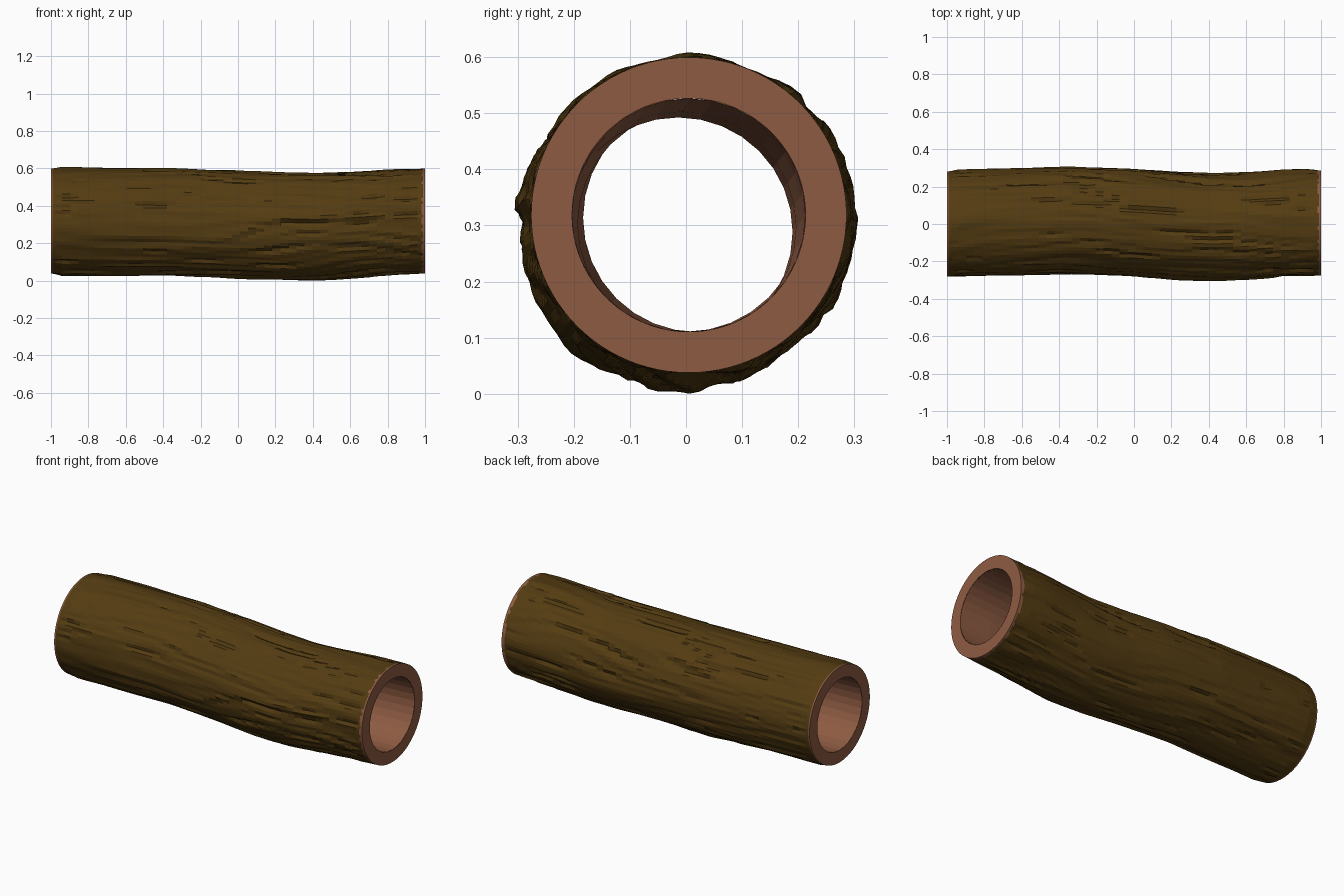
import bpy, bmesh, math, random
from mathutils import Vector, noise

if "Cube" in bpy.data.objects:
    bpy.data.objects.remove(bpy.data.objects["Cube"])

random.seed(4)
N_OUT, N_IN = 96, 32


def material(name, rgb):
    m = bpy.data.materials.new(name)
    m.diffuse_color = (*rgb, 1)
    m.use_nodes = True
    m.node_tree.nodes["Principled BSDF"].inputs["Base Color"].default_value = m.diffuse_color
    return m


BARK = material("dark brown bark", (0.088, 0.045, 0.006))
WOOD = material("pinkish bare wood", (0.27, 0.105, 0.055))

# Bent centre line: x, y, z, outer radius
SPINE = [(-1, 0.0, 0.322, 0.278), (-0.94, 0.003, 0.322, 0.284),
         (-0.35, 0.02, 0.317, 0.283), (0.0, 0.008, 0.306, 0.282),
         (0.22, -0.007, 0.297, 0.281), (0.42, -0.014, 0.292, 0.281),
         (0.6, -0.009, 0.301, 0.28), (0.8, 0.002, 0.315, 0.279),
         (1, 0.005, 0.322, 0.279)]


def smooth(a, b, x):
    t = min(max((x - a) / (b - a), 0), 1)
    return t * t * (3 - 2 * t)


def spine(x):
    for p, q in zip(SPINE, SPINE[1:]):
        if x <= q[0]:
            t = (x - p[0]) / (q[0] - p[0])
            return [p[i] + (q[i] - p[i]) * t for i in (1, 2, 3)]
    return SPINE[-1][1:]


def relief(x, a):
    # grain runs along the log, gently swirling
    c, s = math.cos(a), math.sin(a)
    w = a + 0.35 * noise.noise(Vector((x * 1.6, c * 0.8, s * 0.8 + 5)))
    c, s = math.cos(w), math.sin(w)
    h = 0.010 * noise.noise(Vector((x * 0.9, c * 3.5, s * 3.5)))
    h += 0.008 * noise.noise(Vector((x * 1.7 + 9, c * 9, s * 9)))
    # short sharp cracks
    n = noise.noise(Vector((x * 2.2 + 20, c * 11, s * 11)))
    h -= 0.010 * smooth(0.32, 0.5, n)
    # long stepped ridge on the front
    d = math.pi + 0.32 - 0.42 * smooth(-0.12, 0.28, x) - a
    h += 0.015 * smooth(-0.05, 0.04, d) * math.exp(-max(d, 0) / 0.3) * smooth(-0.95, -0.5, x) * (1 - smooth(0.5, 0.9, x))
    return h * smooth(0, 0.07, 1 - abs(x)) + 0.002


def loop(bm, x, n, radius):
    cy, cz, _ = spine(x)
    out = []
    for i in range(n):
        a = 2 * math.pi * i / n
        r = radius(x, a)
        out.append(bm.verts.new((x, cy + r * math.cos(a), cz + r * math.sin(a))))
    return out


def skin(bm, loops, flip=False):
    for p, q in zip(loops, loops[1:]):
        n = len(p)
        for i in range(n):
            j = (i + 1) % n
            f = [p[i], p[j], q[j], q[i]]
            bm.faces.new(f[::-1] if flip else f)


def finish(bm, name, mats):
    me = bpy.data.meshes.new(name)
    bm.to_mesh(me)
    bm.free()
    for m in mats:
        me.materials.append(m)
    ob = bpy.data.objects.new(name, me)
    bpy.context.collection.objects.link(ob)
    return ob


def outer(x, a):
    return spine(x)[2] + relief(x, a)


# Bark: displaced tube, with chipped bare wood at the rims
bm = bmesh.new()
xs = [-1, -0.992, -0.975] + [-0.94 + 1.9 * i / 44 for i in range(45)] + [0.98, 0.99, 1]
skin(bm, [loop(bm, x, N_OUT, outer) for x in xs], flip=True)
for f in bm.faces:
    x = f.calc_center_median().x
    f.material_index = int(x > 0.99 or x < -0.992 or (x > 0.98 and random.random() < 0.45))
bmesh.ops.recalc_face_normals(bm, faces=bm.faces)
# a tube's winding must point away from the axis
f = bm.faces[:][N_OUT * 20]
c = f.calc_center_median()
cy, cz, _ = spine(c.x)
if f.normal.dot(Vector((0, c.y - cy, c.z - cz))) < 0:
    bmesh.ops.reverse_faces(bm, faces=bm.faces)
low = min(v.co.z for v in bm.verts)
bark = finish(bm, "bark", [BARK, WOOD])
bark.location.z = -low

# Hollow: inner tube facing the axis
bm = bmesh.new()
ins = [-1, -0.7, -0.35, 0, 0.22, 0.42, 0.6, 0.8, 1]
skin(bm, [loop(bm, x, N_IN, lambda x, a: 0.208 - 0.007 * (1 - abs(x))) for x in ins])
c = bm.faces[:][0].calc_center_median()
bm.normal_update()
f = bm.faces[:][0]
if f.normal.dot(Vector((0, c.y, c.z - 0.32))) > 0:
    bmesh.ops.reverse_faces(bm, faces=bm.faces)
hollow = finish(bm, "hollow_inside", [WOOD])
hollow.location.z = -low

# Sawn end rings
for x, name in ((-1, "left_cut_end"), (1, "right_cut_end")):
    bm = bmesh.new()
    a = loop(bm, x, N_OUT, outer)
    b = loop(bm, x, N_OUT, lambda x, t: 0.208)
    skin(bm, [a, b])
    bm.normal_update()
    if bm.faces[:][0].normal.x * x < 0:
        bmesh.ops.reverse_faces(bm, faces=bm.faces)
    finish(bm, name, [WOOD]).location.z = -low
